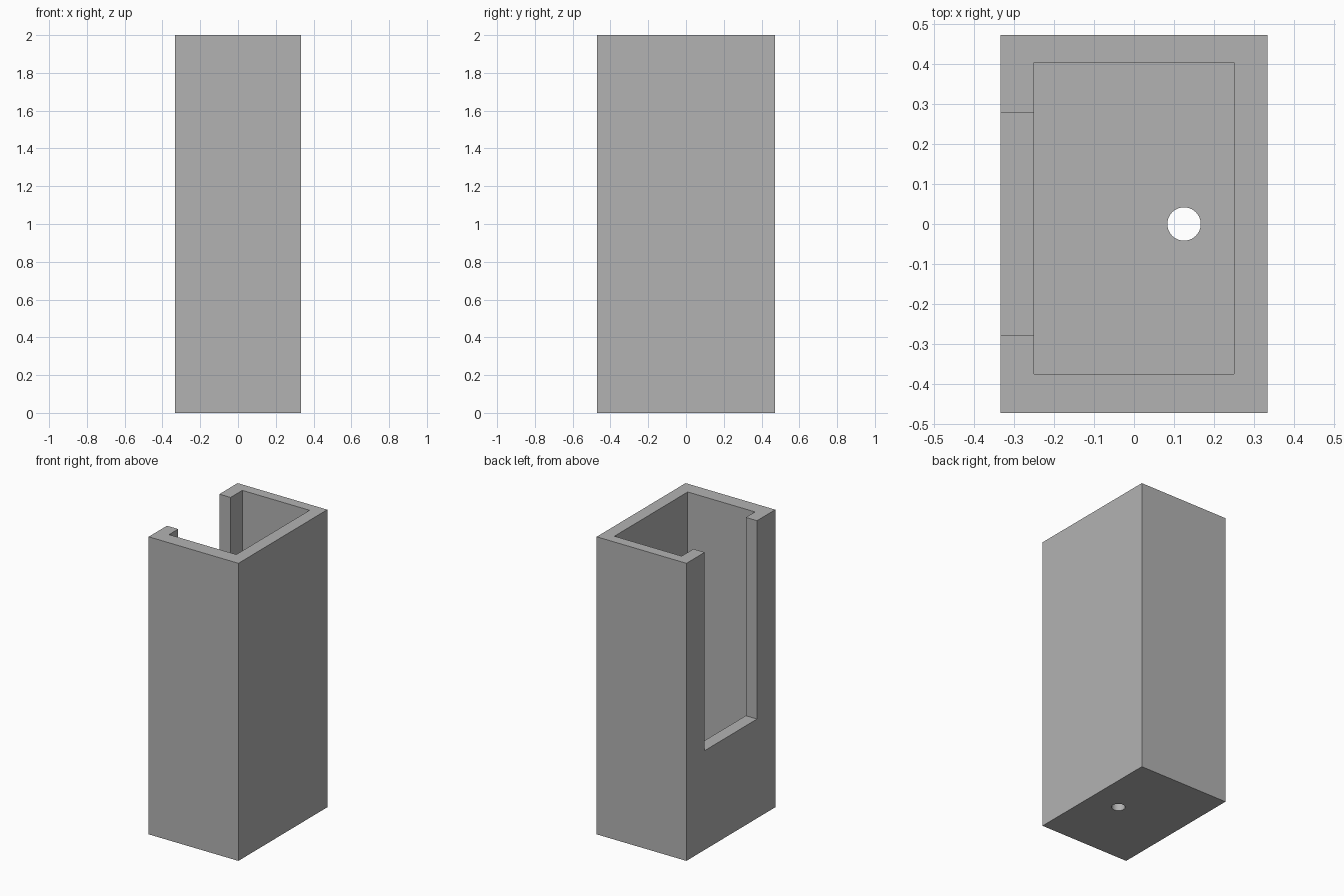
import bpy
import bmesh
import math
from mathutils import Matrix, Vector

cube = bpy.data.objects.get("Cube")
if cube:
    bpy.data.objects.remove(cube, do_unlink=True)

# Single flat colour
grey = bpy.data.materials.new("plain_grey")
grey.use_nodes = True
colour = (0.45, 0.45, 0.45, 1)
grey.diffuse_color = colour
grey.node_tree.nodes["Principled BSDF"].inputs["Base Color"].default_value = colour


def add_object(name, bm):
    mesh = bpy.data.meshes.new(name)
    bm.to_mesh(mesh)
    bm.free()
    mesh.materials.append(grey)
    obj = bpy.data.objects.new(name, mesh)
    bpy.context.collection.objects.link(obj)
    return obj


def box(name, low, high):
    low, high = Vector(low), Vector(high)
    bm = bmesh.new()
    place = Matrix.Translation((low + high) / 2) @ Matrix.Diagonal((*(high - low), 1))
    bmesh.ops.create_cube(bm, size=1, matrix=place)
    return add_object(name, bm)


def cylinder(name, centre, radius, depth):
    bm = bmesh.new()
    bmesh.ops.create_cone(bm, cap_ends=True, segments=48, radius1=radius,
                          radius2=radius, depth=depth,
                          matrix=Matrix.Translation(centre))
    return add_object(name, bm)


width, length, height = 0.667, 0.944, 2.0
floor = 0.083
sill = 0.667
above = height + 0.2

# Outer block of the open-topped holder
holder = box("holder_body", (-width / 2, -length / 2, 0), (width / 2, length / 2, height))

# Cavity, side slot and drain hole
cutters = [
    box("cavity_cutter", (-0.25, -0.375, floor), (0.25, 0.403, above)),
    box("side_slot_cutter", (-0.5, -0.278, sill), (-0.1, 0.278, above)),
    cylinder("floor_hole_cutter", (0.125, 0, 0), 0.0417, 0.5),
]

bpy.context.view_layer.objects.active = holder
holder.select_set(True)
for cutter in cutters:
    cut = holder.modifiers.new(cutter.name, "BOOLEAN")
    cut.operation = "DIFFERENCE"
    cut.solver = "EXACT"
    cut.object = cutter
    cutter.hide_render = True
    bpy.ops.object.modifier_apply(modifier=cut.name)
    bpy.data.objects.remove(cutter, do_unlink=True)

# Smooth hole wall, crisp box edges
bpy.ops.object.shade_smooth_by_angle(angle=math.radians(30))
